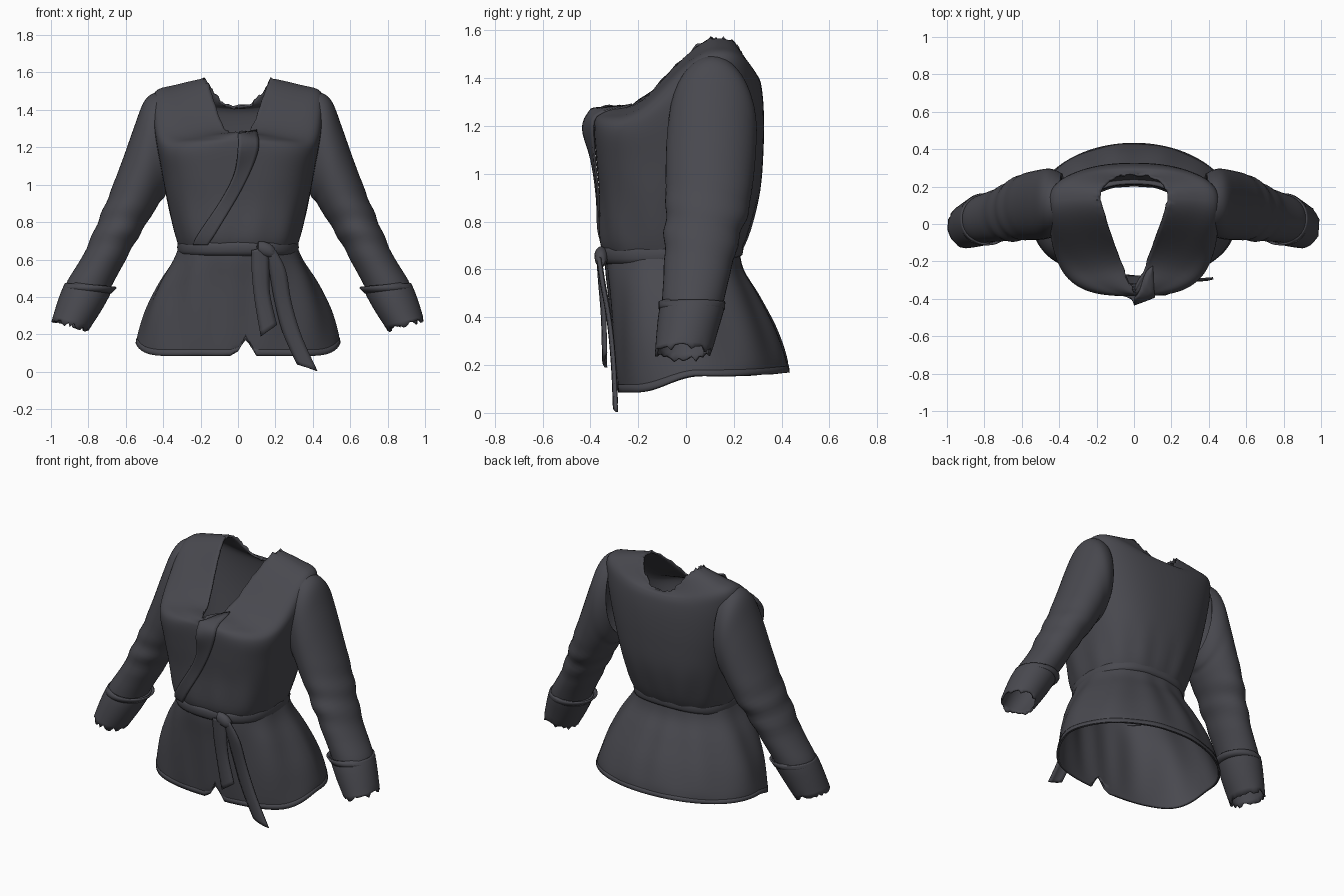
import bpy, bmesh, math, random
from mathutils import Vector
from mathutils.bvhtree import BVHTree

random.seed(4)
if "Cube" in bpy.data.objects:
    bpy.data.objects.remove(bpy.data.objects["Cube"])

cloth = bpy.data.materials.new("charcoal_cloth")
cloth.use_nodes = True
colour = (0.066, 0.066, 0.078, 1)
cloth.diffuse_color = colour
bsdf = cloth.node_tree.nodes["Principled BSDF"]
bsdf.inputs["Base Color"].default_value = colour
bsdf.inputs["Roughness"].default_value = 0.9


def smooth_rows(rows, steps):
    """Catmull-Rom interpolation of any list of number rows."""
    out = []
    for i in range(len(rows) - 1):
        p0, p1 = rows[max(i - 1, 0)], rows[i]
        p2, p3 = rows[i + 1], rows[min(i + 2, len(rows) - 1)]
        for s in range(steps):
            t = s / steps
            out.append([0.5 * (2 * b + (c - a) * t + (2 * a - 5 * b + 4 * c - d) * t * t
                               + (3 * b - a - 3 * c + d) * t ** 3)
                        for a, b, c, d in zip(p0, p1, p2, p3)])
    return out + [list(rows[-1])]


def loft(name, rings, closed=True, thick=0.012, offset=-1, angle=50):
    """Skin a list of point rings and give the sheet a cloth thickness."""
    bm = bmesh.new()
    grid = [[bm.verts.new(p) for p in ring] for ring in rings]
    n = len(rings[0])
    for low, high in zip(grid, grid[1:]):
        for j in range(n if closed else n - 1):
            k = (j + 1) % n
            bm.faces.new((low[j], low[k], high[k], high[j]))
    bmesh.ops.recalc_face_normals(bm, faces=bm.faces)
    mesh = bpy.data.meshes.new(name)
    bm.to_mesh(mesh)
    bm.free()
    obj = bpy.data.objects.new(name, mesh)
    bpy.context.collection.objects.link(obj)
    mesh.materials.append(cloth)
    bpy.ops.object.select_all(action="DESELECT")
    obj.select_set(True)
    bpy.context.view_layer.objects.active = obj
    bpy.ops.object.shade_smooth_by_angle(angle=math.radians(angle))
    mod = obj.modifiers.new("cloth_thickness", "SOLIDIFY")
    mod.thickness, mod.offset = thick, offset
    return obj


def body_ring(row, n=96):
    """Ring with its own side, front and back points and front and back roundness."""
    w, ys, zs, yf, zf, yb, zb, ef, eb = row
    pts = []
    for i in range(n):
        a = math.tau * i / n
        c, s = math.cos(a), math.sin(a)
        e = ef if s < 0 else eb
        t = abs(s) ** e
        x = math.copysign(w * abs(c) ** e, c)
        if s < 0:
            drop = min(t / .8, 1)
            drop = drop * drop * (3 - 2 * drop)
            pts.append(Vector((x, ys + (yf - ys) * t, zs + (zf - zs) * drop)))
        else:
            pts.append(Vector((x, ys + (yb - ys) * t, zs + (zb - zs) * t ** 3)))
    return pts


# Bodice, from waist to ragged neckline
bodice_rows = [
    (.305, -.04, .64, -.33, .64, .21, .64, .75, .8),
    (.335, -.03, .73, -.36, .72, .26, .74, .75, .8),
    (.38, 0, .92, -.362, .9, .31, .93, .7, .8),
    (.41, .04, 1.08, -.375, 1.05, .325, 1.12, .65, .8),
    (.44, .07, 1.25, -.385, 1.17, .325, 1.27, .65, .8),
    (.455, .1, 1.4, -.385, 1.225, .315, 1.37, .8, .8),
    (.44, .12, 1.5, -.38, 1.25, .3, 1.41, 1.15, .8),
    (.33, .13, 1.535, -.375, 1.27, .285, 1.42, 1.45, .8),
    (.18, .13, 1.57, -.365, 1.28, .265, 1.42, 1.8, .8),
]
bodice_rings = [body_ring(r) for r in smooth_rows(bodice_rows, 5)]
for p in bodice_rings[-1]:
    p.z += random.uniform(-.01, .01)
for ring in bodice_rings:  # soft gathers above the belt
    for p in ring:
        gather = max(0, 1 - abs(p.z - .76) / .22)
        f = 1 + .012 * gather * math.sin(13 * math.atan2(p.y, p.x))
        p.x, p.y = p.x * f, p.y * f
bodice = loft("bodice", bodice_rings)

# Flared skirt with soft folds and an inverted V notch at the front
skirt_rows = [
    (.31, -.04, .69, -.335, .68, .22, .7, .8, .8),
    (.345, -.02, .6, -.335, .6, .24, .6, .8, .85),
    (.42, .02, .48, -.32, .48, .3, .5, .8, .95),
    (.49, .04, .34, -.305, .32, .375, .36, .8, 1),
    (.53, .05, .22, -.292, .17, .42, .24, .8, 1),
    (.545, .05, .155, -.283, .085, .432, .17, .8, 1),
]
skirt_rings = [body_ring(r, 160) for r in smooth_rows(skirt_rows, 4)]
for k, ring in enumerate(skirt_rings):
    v = k / (len(skirt_rings) - 1)
    for p in ring:
        a = math.atan2(p.y, p.x)
        f = 1 + .016 * math.sin(math.pi * v) * math.sin(11 * a + 1)
        p.x, p.y = p.x * f, p.y * f
        if p.y < 0:
            p.z += .12 * v ** 8 * max(0, 1 - abs(p.x - .04) / .05)
loft("skirt", skirt_rings)

# Hem fold just outside the skirt edge
hem = [[Vector((p.x * 1.005, p.y * 1.005, p.z)) for p in r] for r in skirt_rings[-3:]]
loft("skirt_hem", hem, thick=.006)


def sleeve_ring(row, side, n=40):
    """Ring spanned by an outer and an inner point, with its depth in y."""
    ox, oz, ix, iz, y, ry = row
    pts = []
    for i in range(n):
        a = math.tau * i / n
        t = (1 + math.cos(a)) / 2
        pts.append(Vector((side * (ix + (ox - ix) * t), y + ry * math.sin(a),
                           iz + (oz - iz) * t)))
    return pts


sleeve_rows = [
    (.40, 1.492, .37, .99, .11, .16),
    (.455, 1.488, .385, .95, .11, .178),
    (.505, 1.44, .40, .925, .11, .186),
    (.555, 1.31, .42, .905, .105, .188),
    (.615, 1.14, .44, .87, .1, .185),
    (.695, .93, .49, .79, .09, .175),
    (.755, .79, .54, .71, .07, .16),
    (.825, .63, .605, .59, .05, .142),
    (.91, .49, .675, .46, .03, .13),
    (.925, .44, .695, .41, .025, .125),
]
cuff_rows = [
    (.925, .475, .67, .445, .03, .135),
    (.945, .43, .69, .40, .02, .135),
    (.97, .36, .735, .32, .005, .128),
    (.995, .275, .80, .22, -.012, .118),
]
for side, label in ((1, "left"), (-1, "right")):
    rings = [sleeve_ring(r, side) for r in smooth_rows(sleeve_rows, 5)]
    for ring in rings:  # creases around the elbow
        mid = sum(ring, Vector()) / len(ring)
        crease = max(0, 1 - abs(mid.z - .76) / .2)
        for p in ring:
            p += (p - mid) * .04 * crease * math.sin(45 * p.z + 9 * p.y)
    loft(label + "_sleeve", rings)
    rings = [sleeve_ring(r, side) for r in smooth_rows(cuff_rows, 3)]
    for p in rings[-1]:
        p += Vector((side * .4, 0, -1)) * random.uniform(-.016, .01)
    loft(label + "_cuff", rings)
    fold = [sleeve_ring((.935 - d, .452 + d, .678 - d, .418 + d, .025, .139), side)
            for d in (0, .015, .03)]
    loft(label + "_cuff_fold", fold, thick=.01)

# Crossed collar band lying on the bodice, standing proud at its top
surface = BVHTree.FromObject(bodice, bpy.context.evaluated_depsgraph_get())


def on_bodice(x, z, lift):
    hit = surface.ray_cast(Vector((x, -1, z)), Vector((0, 1, 0)))[0]
    if hit is None or hit.y > 0:
        hit = surface.find_nearest(Vector((x, -.42, z)))[0]
    return hit + Vector((0, -lift, 0))


band_rows = [(0, 1.27, .1, 1.29, .02), (.0, 1.19, .11, 1.2, .045), (-.02, 1.06, .07, 1.08, .02),
             (-.09, .92, 0, .94, .012), (-.21, .74, -.12, .74, .012), (-.24, .68, -.16, .68, .01)]
band = []
for lx, lz, rx, rz, lift in smooth_rows(band_rows, 5):
    band.append([on_bodice(lx + (rx - lx) * t / 6, lz + (rz - lz) * t / 6,
                           lift + (.006 - lift) * t / 6) for t in range(7)])
loft("collar_band", band, closed=False, thick=.01, offset=0)

# Belt wrapped round the waist
belt_rows = [(.30, -.04, .625, -.335, .62, .215, .65, .8, .8),
             (.32, -.04, .635, -.352, .63, .235, .66, .8, .8),
             (.325, -.04, .665, -.36, .66, .24, .69, .8, .8),
             (.32, -.04, .695, -.355, .69, .235, .72, .8, .8),
             (.30, -.04, .705, -.335, .70, .215, .73, .8, .8)]
loft("belt", [body_ring(r) for r in smooth_rows(belt_rows, 2)])


def tail(name, rows):
    """Hanging strip: rows of centre x, y, z and half width in x and z."""
    strip = []
    for x, y, z, hx, hz in smooth_rows(rows, 5):
        strip.append([Vector((x + hx * t, y - .01 * (1 - t * t), z + hz * t))
                      for t in (-1, -.5, 0, .5, 1)])
    loft(name, strip, closed=False, thick=.012, offset=0)


tail("short_belt_tail", [(.12, -.36, .66, .045, .01), (.12, -.352, .55, .045, .01),
                         (.13, -.34, .4, .04, .015), (.165, -.335, .22, .042, .03)])
tail("long_belt_tail", [(.17, -.36, .66, .03, -.01), (.21, -.345, .55, .045, -.01),
                        (.24, -.315, .38, .045, -.01), (.29, -.298, .2, .05, -.012),
                        (.37, -.29, .022, .053, -.018)])

# Rounded knot over the belt
knot = [[Vector((.1 + .1 * u, -.355 + .028 * r * math.cos(a), .668 - .03 * u + .04 * r * math.sin(a)))
         for a in [math.tau * i / 20 for i in range(20)]]
        for u, r in ((0, .1), (.1, .8), (.4, 1), (.7, .95), (.95, .6), (1, .1))]
loft("belt_knot", knot, thick=.004)
